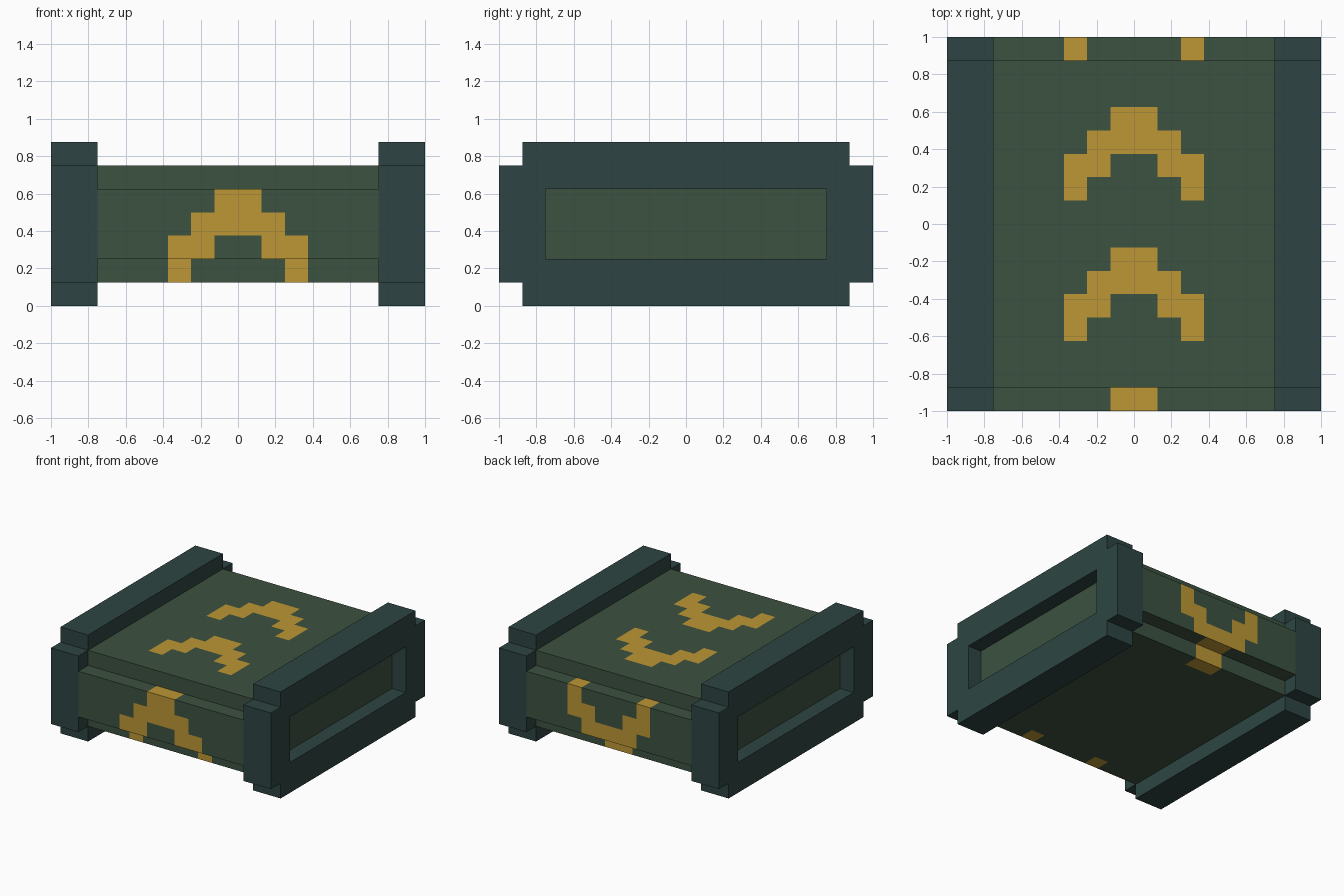
import bpy, bmesh

cube = bpy.data.objects.get("Cube")
if cube:
    bpy.data.objects.remove(cube, do_unlink=True)

U = 0.125  # modelling grid step


def material(name, hex_code):
    srgb = [int(hex_code[i:i + 2], 16) / 255 for i in (0, 2, 4)]
    col = [c / 12.92 if c <= 0.04045 else ((c + 0.055) / 1.055) ** 2.4 for c in srgb] + [1]
    mat = bpy.data.materials.new(name)
    mat.use_nodes = True
    mat.diffuse_color = col
    bsdf = mat.node_tree.nodes["Principled BSDF"]
    bsdf.inputs["Base Color"].default_value = col
    bsdf.inputs["Roughness"].default_value = 0.8
    return mat


GREEN = material("dark green", "3C5240")
TEAL = material("dark teal", "2D4543")
GOLD = material("mustard gold", "BD9735")


def finish(name, bm, mats, mirror=False):
    bmesh.ops.remove_doubles(bm, verts=bm.verts, dist=1e-5)
    bmesh.ops.recalc_face_normals(bm, faces=bm.faces)
    mesh = bpy.data.meshes.new(name)
    bm.to_mesh(mesh)
    bm.free()
    for m in mats:
        mesh.materials.append(m)
    obj = bpy.data.objects.new(name, mesh)
    bpy.context.collection.objects.link(obj)
    if mirror:
        obj.modifiers.new("Mirror", 'MIRROR').use_mirror_merge = False
    return obj


def quad(bm, pts):
    return bm.faces.new([bm.verts.new(p) for p in pts])


# Chevron rows from apex to feet: gold where lo <= |x| < hi, in grid steps
CHEVRON = [(0, 1), (0, 2), (1, 3), (2, 3)]


def gold_span(y, z, ny, nz):
    """Gold span of the row centred at y, z (grid steps), facing ny, nz."""
    if nz > 0 and z > 5.5:                      # two chevrons on the lid
        row = int(5 - y) if y > 0 else int(-1 - y)
        inside = 1 < y < 5 or -5 < y < -1
        return CHEVRON[row] if inside else None
    if z > 5.1:                                 # plain upper strip
        return None
    front = y < 0
    if ny:                                      # front chevron, inverted at the back
        row = int(5 - z)
    elif z > 4:                                 # upper ledge
        row = 0
    elif abs(y) > 6:                            # lower ledge and edge of the underside
        row = 3
    else:
        return None
    return CHEVRON[row if front else 3 - row]


# Body: stepped profile swept along x in grid cells
corners = [(-7, 1), (7, 1), (7, 2), (8, 2), (8, 5), (7, 5), (7, 6),
           (-7, 6), (-7, 5), (-8, 5), (-8, 2), (-7, 2)]
bm = bmesh.new()
for (y0, z0), (y1, z1) in zip(corners, corners[1:] + corners[:1]):
    n = max(abs(y1 - y0), abs(z1 - z0))
    dy, dz = (y1 - y0) // n, (z1 - z0) // n
    for k in range(n):
        ya, za = y0 + k * dy, z0 + k * dz
        yb, zb = ya + dy, za + dz
        span = gold_span((ya + yb) / 2, (za + zb) / 2, dz, -dy)
        for x in range(-6, 6):
            f = quad(bm, [(x * U, ya * U, za * U), (x * U + U, ya * U, za * U),
                          (x * U + U, yb * U, zb * U), (x * U, yb * U, zb * U)])
            f.material_index = int(span is not None and span[0] <= abs(x + 0.5) < span[1])
finish("chest_body", bm, [GREEN, GOLD])

# Side frames: notched rectangle with a window, extruded and mirrored
bm = bmesh.new()
ys, zs = [-8, -7, -6, 6, 7, 8], [0, 1, 2, 5, 6, 7]
for i in range(5):
    for j in range(5):
        corner = i in (0, 4) and j in (0, 4)
        window = 2 == i and j == 2
        if not corner and not window:
            a, b, c, d = ys[i] * U, ys[i + 1] * U, zs[j] * U, zs[j + 1] * U
            quad(bm, [(0.75, a, c), (0.75, b, c), (0.75, b, d), (0.75, a, d)])
bmesh.ops.remove_doubles(bm, verts=bm.verts, dist=1e-5)
ext = bmesh.ops.extrude_face_region(bm, geom=bm.faces[:], use_keep_orig=True)
bmesh.ops.translate(bm, vec=(0.25, 0, 0),
                    verts=[g for g in ext["geom"] if isinstance(g, bmesh.types.BMVert)])
finish("side_frames", bm, [TEAL], mirror=True)

# Recessed side panels inside the frame windows
bm = bmesh.new()
cube_verts = bmesh.ops.create_cube(bm, size=1)["verts"]
bmesh.ops.scale(bm, vec=(0.125, 1.5, 0.375), verts=cube_verts)
bmesh.ops.translate(bm, vec=(0.8125, 0, 0.4375), verts=cube_verts)
finish("side_panels", bm, [GREEN], mirror=True)
